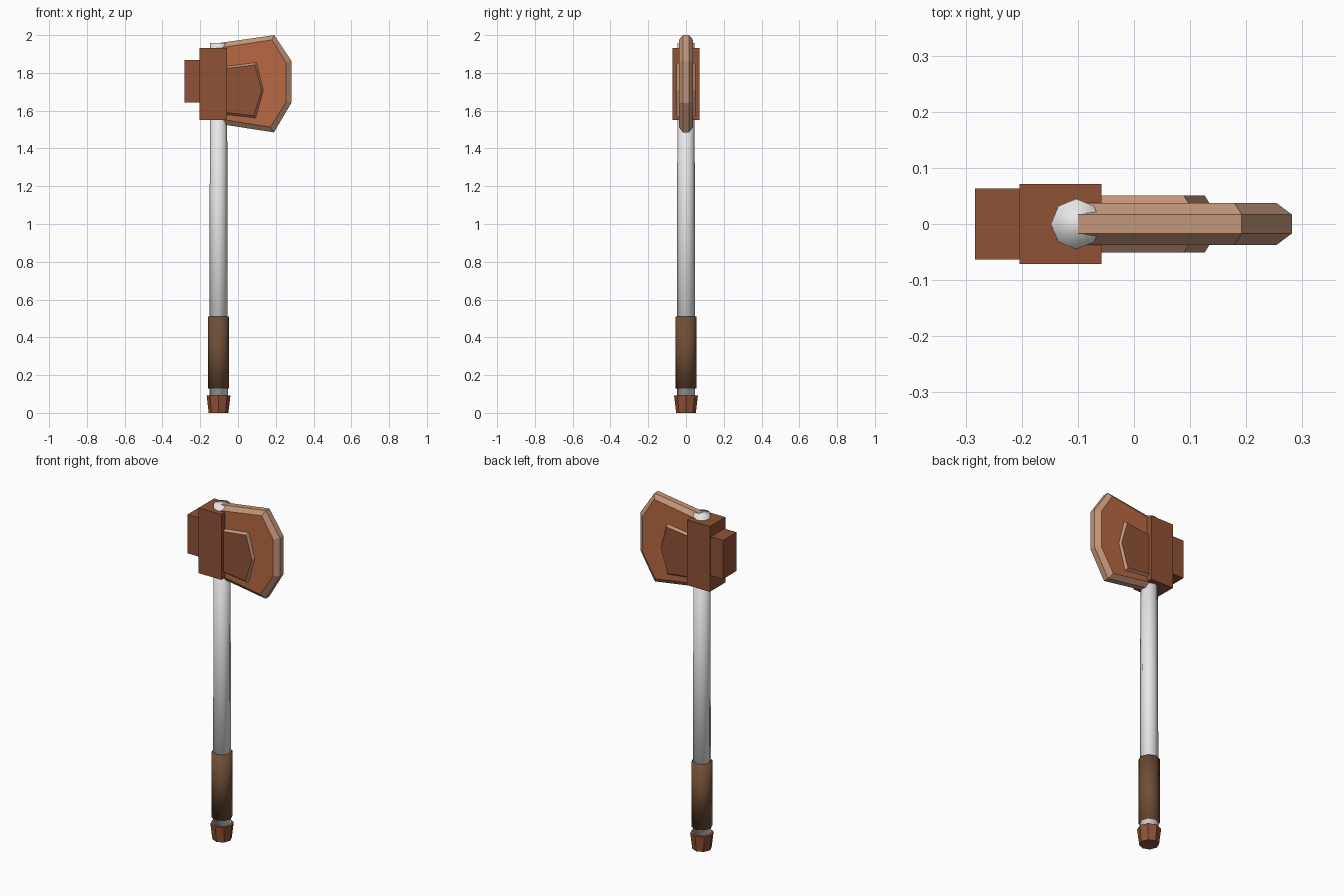
import bpy, bmesh
from math import cos, sin, pi

cube = bpy.data.objects.get("Cube")
if cube:
    bpy.data.objects.remove(cube)

SHAFT_X = -0.103


def material(name, rgb):
    m = bpy.data.materials.new(name)
    m.use_nodes = True
    m.diffuse_color = (*rgb, 1)
    bsdf = next(n for n in m.node_tree.nodes if n.type == 'BSDF_PRINCIPLED')
    bsdf.inputs["Base Color"].default_value = (*rgb, 1)
    return m


dark_copper = material("dark copper", (0.28, 0.085, 0.037))
copper = material("copper", (0.48, 0.14, 0.055))
pale_edge = material("pale edge", (0.54, 0.30, 0.19))
leather = material("brown leather", (0.16, 0.076, 0.036))
steel = material("light grey", (0.8, 0.8, 0.8))


def loft(name, rings, mats, smooth=False):
    """Skin a stack of matching rings; caps use mats[0], sides use mats[-1]."""
    bm = bmesh.new()
    loops = [[bm.verts.new(p) for p in ring] for ring in rings]
    caps = [bm.faces.new(loops[0]), bm.faces.new(loops[-1])]
    n = len(loops[0])
    for a, b in zip(loops, loops[1:]):
        for i in range(n):
            j = (i + 1) % n
            f = bm.faces.new((a[i], a[j], b[j], b[i]))
            f.material_index = len(mats) - 1
    for f in caps:
        f.material_index = 0
    bmesh.ops.recalc_face_normals(bm, faces=bm.faces)
    for f in bm.faces:
        f.smooth = smooth
    mesh = bpy.data.meshes.new(name)
    bm.to_mesh(mesh)
    bm.free()
    for m in mats:
        mesh.materials.append(m)
    obj = bpy.data.objects.new(name, mesh)
    bpy.context.collection.objects.link(obj)
    return obj


def rod(name, z0, z1, r0, r1, mat, smooth):
    """Eight-sided upright rod around the shaft axis."""
    def ring(r, z):
        return [(SHAFT_X + r * cos(i * pi / 4), r * sin(i * pi / 4), z) for i in range(8)]
    return loft(name, [ring(r0, z0), ring(r1, z1)], [mat], smooth)


def box(name, x0, x1, half_y, z0, z1, mat):
    def ring(z):
        return [(x0, -half_y, z), (x1, -half_y, z), (x1, half_y, z), (x0, half_y, z)]
    return loft(name, [ring(z0), ring(z1)], [mat])


def bevelled_slab(name, face, rim, face_y, rim_y, mats):
    """Slab in the xz plane, mirrored front to back, with a chamfered rim."""
    def ring(outline, y):
        return [(x, y, z) for x, z in outline]
    return loft(name, [ring(face, -face_y), ring(rim, -rim_y),
                       ring(rim, rim_y), ring(face, face_y)], mats)


# Handle
rod("pommel", 0, 0.092, 0.052, 0.063, dark_copper, False)
rod("shaft", 0.05, 1.957, 0.049, 0.045, steel, True)
rod("grip", 0.128, 0.51, 0.056, 0.056, leather, True)

# Head
box("head_block", -0.204, -0.058, 0.0715, 1.55, 1.932, dark_copper)
box("rear_hammer", -0.283, -0.2, 0.063, 1.642, 1.868, dark_copper)

# Axe blade with pale chamfered edge
bevelled_slab(
    "blade",
    [(-0.10, 1.932), (0.179, 1.975), (0.254, 1.855), (0.254, 1.645), (0.172, 1.513), (-0.10, 1.556)],
    [(-0.10, 1.958), (0.192, 2.0), (0.282, 1.865), (0.282, 1.64), (0.19, 1.485), (-0.10, 1.53)],
    0.0375, 0.0165, [copper, pale_edge])

# Raised cheek plate showing on both sides of the blade
bevelled_slab(
    "cheek_plate",
    [(-0.08, 1.822), (0.088, 1.842), (0.126, 1.71), (0.084, 1.573), (-0.08, 1.592)],
    [(-0.08, 1.834), (0.098, 1.856), (0.135, 1.71), (0.094, 1.56), (-0.08, 1.58)],
    0.051, 0.036, [dark_copper, pale_edge])
